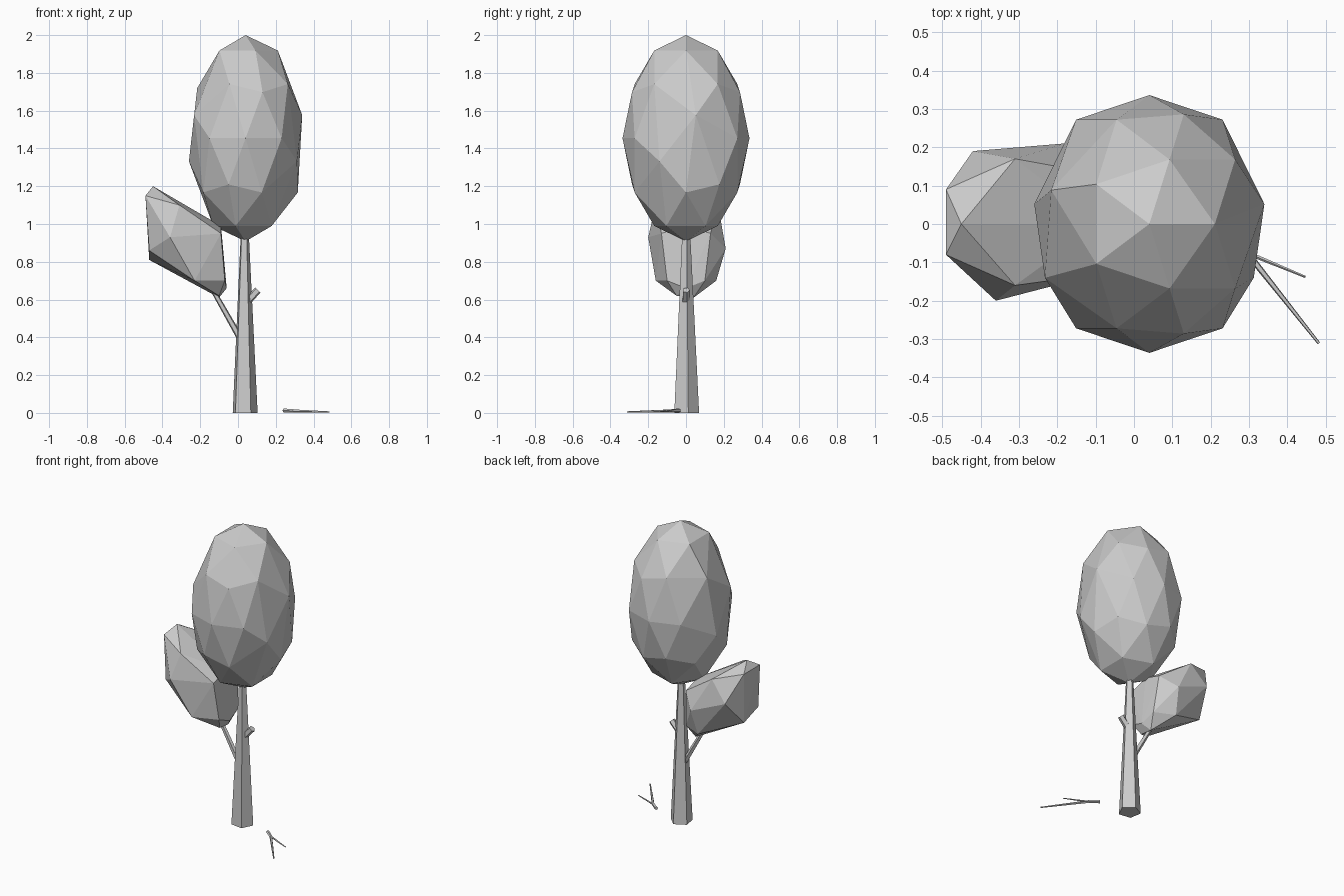
import bpy
import bmesh
import math
from mathutils import Vector, Matrix

if "Cube" in bpy.data.objects:
    bpy.data.objects.remove(bpy.data.objects["Cube"], do_unlink=True)


def make_material(name, colour):
    material = bpy.data.materials.new(name)
    material.use_nodes = True
    material.diffuse_color = colour
    shader = next(n for n in material.node_tree.nodes if n.type == "BSDF_PRINCIPLED")
    shader.inputs["Base Color"].default_value = colour
    return material


grey = make_material("plain grey", (0.6, 0.6, 0.6, 1))


def finish(bm, name):
    """Turn a bmesh into a flat shaded object."""
    bmesh.ops.recalc_face_normals(bm, faces=bm.faces[:])
    mesh = bpy.data.meshes.new(name)
    bm.to_mesh(mesh)
    bm.free()
    mesh.materials.append(grey)
    obj = bpy.data.objects.new(name, mesh)
    bpy.context.collection.objects.link(obj)
    return obj


def add_limb(bm, start, end, start_radius, end_radius, spin=0):
    """Add a tapered five-sided limb between two points."""
    start, end = Vector(start), Vector(end)
    axis = end - start
    turn = Vector((0, 0, 1)).rotation_difference(axis).to_matrix().to_4x4()
    place = Matrix.Translation((start + end) / 2) @ turn @ Matrix.Rotation(math.radians(spin), 4, "Z")
    bmesh.ops.create_cone(bm, cap_ends=True, segments=5, radius1=start_radius,
                          radius2=end_radius, depth=axis.length, matrix=place)


def limb(name, *args, **options):
    bm = bmesh.new()
    add_limb(bm, *args, **options)
    return finish(bm, name)


# Trunk, side branch and broken stub
limb("trunk", (0.035, 0, 0), (0.035, 0, 1), 0.07, 0.02, spin=-8)
limb("side_branch", (0.02, 0, 0.38), (-0.15, 0, 0.68), 0.018, 0.013)
limb("branch_stub", (0.04, 0, 0.58), (0.105, 0, 0.65), 0.022, 0.02)

# Forked twig lying on the ground
twig = bmesh.new()
fork = (0.295, -0.075, 0.011)
add_limb(twig, (0.243, -0.035, 0.013), fork, 0.011, 0.009)
add_limb(twig, fork, (0.482, -0.311, 0.005), 0.009, 0.004)
add_limb(twig, fork, (0.447, -0.138, 0.006), 0.006, 0.003)
finish(twig, "fallen_twig")

# Main crown: a stretched low-poly ball with a few neighbouring corners merged
crown = bmesh.new()
bmesh.ops.create_icosphere(crown, subdivisions=2, radius=1)
merged_corners = [
    ((0.89, 0, 0.45), (0.95, 0.31, 0)),
    ((0.95, -0.31, 0), (0.72, -0.53, -0.45)),
    ((-0.89, 0, -0.45), (-0.95, 0.31, 0)),
    ((-0.95, -0.31, 0), (-0.72, -0.53, 0.45)),
    ((-0.85, 0, 0.53), (-0.72, 0.53, 0.45)),
]
for pair in merged_corners:
    corners = [min(crown.verts, key=lambda v: (v.co - Vector(p)).length) for p in pair]
    middle = (corners[0].co + corners[1].co) * 0.5
    for corner in corners:
        corner.co = middle
bmesh.ops.remove_doubles(crown, verts=crown.verts[:], dist=0.001)
bmesh.ops.scale(crown, vec=(0.325, 0.336, 0.546), verts=crown.verts[:])
bmesh.ops.translate(crown, vec=(0.04, 0, 1.454), verts=crown.verts[:])
finish(crown, "main_crown")

# Small leaning crown: a faceted hull around its corners
corner_points = [
    (-0.45, 0, 1.2), (-0.49, 0.09, 1.15), (-0.49, -0.08, 1.15),
    (-0.31, 0.17, 1.1), (-0.31, -0.16, 1.1),
    (-0.42, 0.19, 0.97), (-0.36, -0.2, 0.93), (-0.18, 0.21, 0.87),
    (-0.47, -0.09, 0.86), (-0.47, 0.06, 0.81),
    (-0.23, -0.16, 0.7), (-0.2, 0.16, 0.7),
    (-0.07, -0.1, 0.7), (-0.07, 0.1, 0.7),
    (-0.1, -0.05, 0.62), (-0.1, 0.04, 0.61), (-0.06, 0, 0.66),
    (-0.09, -0.13, 0.95), (-0.09, 0.13, 0.95), (-0.09, 0, 0.99),
]
small = bmesh.new()
for point in corner_points:
    small.verts.new(point)
hull = bmesh.ops.convex_hull(small, input=small.verts[:])
bmesh.ops.delete(small, geom=[v for v in small.verts if not v.link_faces], context="VERTS")
finish(small, "small_crown")
